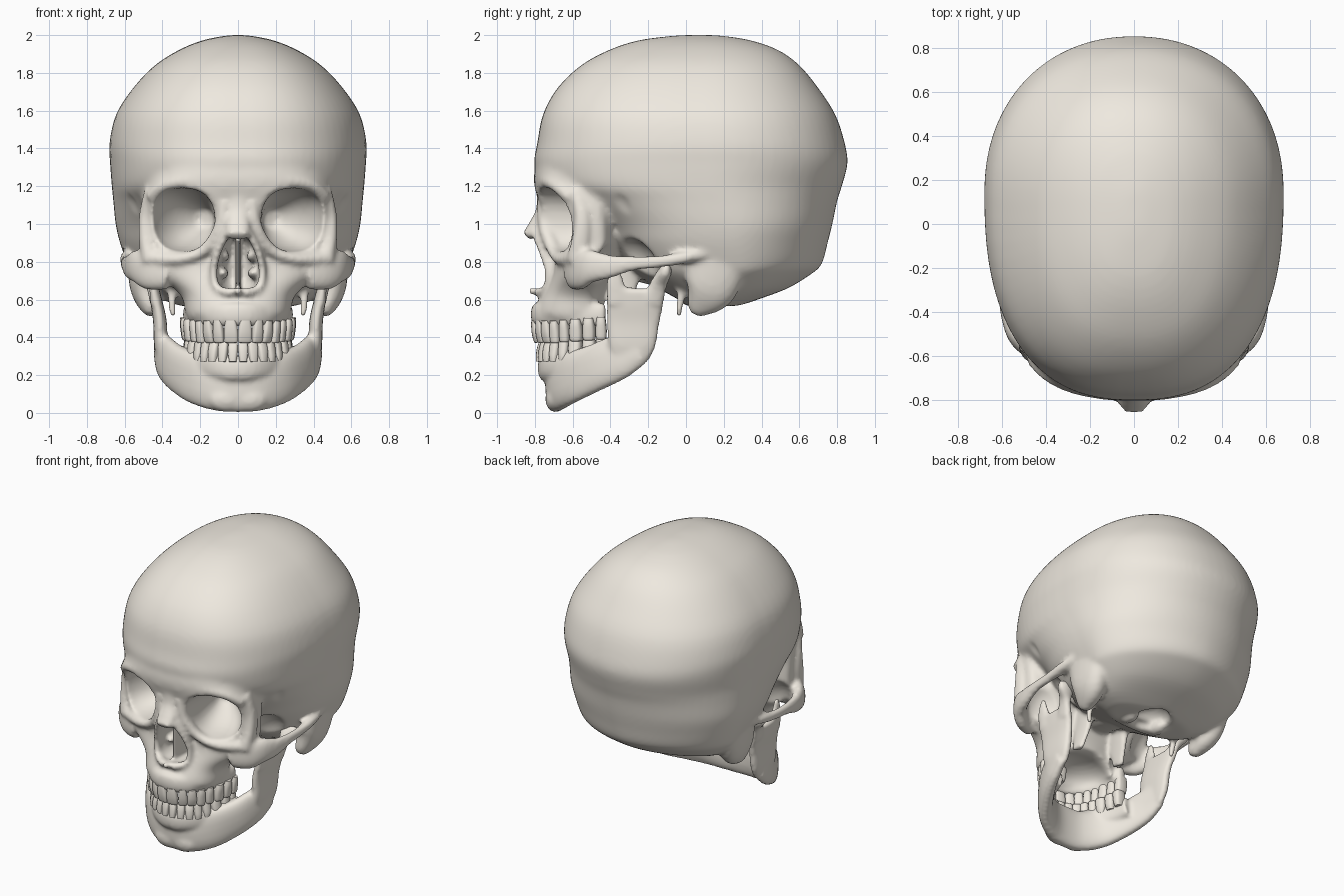
import bpy, bmesh, math
from mathutils import Vector, Matrix

if "Cube" in bpy.data.objects:
    bpy.data.objects.remove(bpy.data.objects["Cube"])


def spline(rows, k=5):
    """Catmull-Rom interpolation of rows of numbers."""
    out = []
    for i in range(len(rows) - 1):
        p0, p1 = rows[max(i - 1, 0)], rows[i]
        p2, p3 = rows[i + 1], rows[min(i + 2, len(rows) - 1)]
        for s in range(k):
            t = s / k
            out.append([0.5 * (2 * b + (c - a) * t + (2 * a - 5 * b + 4 * c - d) * t * t
                               + (3 * b - a - 3 * c + d) * t ** 3)
                        for a, b, c, d in zip(p0, p1, p2, p3)])
    return out + [list(rows[-1])]


def sup(t, p):
    c, s = math.cos(t), math.sin(t)
    return (math.copysign(abs(c) ** (2 / p), c), math.copysign(abs(s) ** (2 / p), s))


def skin(bm, rings, mirror=False):
    for sx in ((1, -1) if mirror else (1,)):
        vs = [[bm.verts.new((p[0] * sx, p[1], p[2])) for p in r] for r in rings]
        n = len(vs[0])
        for a, b in zip(vs, vs[1:]):
            for i in range(n):
                bm.faces.new((a[i], a[(i + 1) % n], b[(i + 1) % n], b[i]))
        bm.faces.new(vs[0])
        bm.faces.new(vs[-1])


def tube(bm, rows, mirror=True, up=(0, 0, 1), p=2.3, n=20, k=5):
    """Sweep along rows of x, y, z, half width, half height."""
    rows = spline(rows, k)
    rings = []
    for i, r in enumerate(rows):
        T = Vector(rows[min(i + 1, len(rows) - 1)][:3]) - Vector(rows[max(i - 1, 0)][:3])
        A = T.normalized().cross(Vector(up)).normalized()
        B = A.cross(T.normalized())
        ring = []
        for j in range(n):
            c, s = sup(2 * math.pi * j / n, p)
            ring.append(Vector(r[:3]) + A * c * max(r[3], .004) + B * s * max(r[4], .004))
        rings.append(ring)
    skin(bm, rings, mirror)


def stack(bm, rows, mid, p=2.45, n=72):
    """Horizontal egg sections: z, front y, back y, half width; rear is narrower low down."""
    rings = []
    for z, f, b, w in spline(rows):
        c = f + mid * (b - f)
        pb = 1.8 + .35 * min(1, max(0, (z - .7) / .65))
        ring = []
        for j in range(n):
            u, v = sup(2 * math.pi * j / n, pb if j < n / 2 else p)
            ring.append((w * u, c + v * ((b - c) if v > 0 else (c - f)), z))
        rings.append(ring)
    skin(bm, rings)


def ball(bm, c, r, mirror=True):
    for sx in ((1, -1) if mirror else (1,)):
        m = Matrix.Translation((c[0] * sx, c[1], c[2])) @ Matrix.Diagonal((*r, 1))
        bmesh.ops.create_uvsphere(bm, u_segments=24, v_segments=16, radius=1, matrix=m)


bone = bpy.data.materials.new("bone")
bone.diffuse_color = (.86, .815, .74, 1)
bone.use_nodes = True
bone.node_tree.nodes["Principled BSDF"].inputs["Base Color"].default_value = bone.diffuse_color


def make(name, bm):
    bmesh.ops.recalc_face_normals(bm, faces=bm.faces)
    me = bpy.data.meshes.new(name)
    bm.to_mesh(me)
    bm.free()
    me.materials.append(bone)
    ob = bpy.data.objects.new(name, me)
    bpy.context.collection.objects.link(ob)
    return ob


def apply(ob):
    bpy.ops.object.select_all(action='DESELECT')
    ob.select_set(True)
    bpy.context.view_layer.objects.active = ob
    bpy.ops.object.convert(target='MESH')
    bpy.ops.object.shade_smooth_by_angle(angle=math.radians(60))


def fuse(ob, voxel, smooth=0, cutter=None):
    m = ob.modifiers.new("fuse", 'REMESH')
    m.mode, m.voxel_size = 'VOXEL', voxel
    if cutter:
        c = ob.modifiers.new("cut", 'BOOLEAN')
        c.operation, c.object, c.solver = 'DIFFERENCE', cutter, 'EXACT'
    if smooth:
        s = ob.modifiers.new("smooth", 'SMOOTH')
        s.factor, s.iterations = 0.5, smooth
    apply(ob)


def arch(w, front, back, t):
    """Point and outward direction on a dental arch, t from 0 to 1 (arc length)."""
    pts = []
    for i in range(101):
        s, c = math.sin(i / 100 * math.pi / 2), math.cos(i / 100 * math.pi / 2)
        pts.append(Vector((w * s ** .95, back + (front - back) * c, 0)))
    L = [0]
    for a, b in zip(pts, pts[1:]):
        L.append(L[-1] + (b - a).length)
    i = min(range(100), key=lambda q: abs(L[q] - t * L[-1]))
    d = (pts[i + 1] - pts[max(i - 1, 0)]).normalized()
    return pts[i], Vector((d.y, -d.x, 0)), L[-1]


UP = (.26, -.79, -.42)
LOW = (.245, -.765, -.42)

# braincase and midface solids
bm = bmesh.new()
stack(bm, [(.565, .0, .28, .30), (.60, -.04, .38, .40), (.66, -.15, .54, .48), (.74, -.28, .67, .56),
           (.79, -.33, .72, .585), (.90, -.42, .75, .625), (1.0, -.49, .775, .648),
           (1.12, -.64, .80, .66), (1.2, -.765, .825, .668), (1.32, -.803, .855, .677),
           (1.43, -.787, .84, .68), (1.58, -.757, .79, .645), (1.72, -.68, .70, .555),
           (1.84, -.555, .60, .44), (1.92, -.41, .49, .315), (1.97, -.26, .35, .195),
           (1.993, -.1, .22, .09), (2.0, .0, .14, .03)], .57)
stack(bm, [(.50, -.80, -.42, .275), (.56, -.79, -.42, .285), (.61, -.77, -.42, .295), (.66, -.745, -.41, .34),
           (.74, -.71, -.38, .45), (.82, -.70, -.36, .495), (.92, -.72, -.35, .50),
           (1.02, -.745, -.35, .505), (1.12, -.78, -.35, .505), (1.22, -.805, -.38, .48),
           (1.30, -.80, -.45, .42)], .72)
skull = make("skull", bm)

# cutters: eye sockets, nasal opening, temporal hollows, palate, spinal opening
bm = bmesh.new()
tube(bm, [(.30, -.95, 1.02, .18, .17), (.295, -.70, 1.02, .175, .17),
          (.25, -.54, 1.02, .14, .14), (.17, -.38, 1.03, .05, .05)], p=2.4)
tube(bm, [(0, -.69, .645, .07, .2), (0, -.69, .70, .112, .22), (0, -.69, .80, .105, .22),
          (0, -.69, .88, .08, .2), (0, -.69, .94, .035, .18)], False, up=(0, 1, 0))
ball(bm, (.46, -.32, .72), (.17, .18, .21))
ball(bm, (.62, -.38, .95), (.12, .14, .23))
ball(bm, (0, -.55, .48), (.21, .20, .12), False)
ball(bm, (0, -.40, .48), (.21, .20, .12), False)
ball(bm, (0, .17, .55), (.12, .14, .12), False)
cutter = make("cutter", bm)
cutter.hide_render = True
fuse(cutter, .02)
fuse(skull, .02, cutter=cutter)
bpy.data.objects.remove(cutter)

bm = bmesh.new()
bm.from_mesh(skull.data)
# cheekbone and arch
tube(bm, [(.36, -.60, .73, .05, .08), (.46, -.565, .755, .05, .105), (.53, -.51, .775, .045, .09),
          (.575, -.41, .775, .032, .065), (.595, -.29, .79, .024, .04), (.597, -.15, .80, .026, .032),
          (.585, -.02, .82, .04, .032), (.57, .12, .85, .03, .03)])
# brow, outer and lower socket rims
tube(bm, [(.06, -.765, 1.21, .04, .05), (.25, -.745, 1.23, .035, .03),
          (.38, -.69, 1.205, .035, .03), (.46, -.61, 1.14, .035, .035)])
tube(bm, [(.465, -.58, 1.18, .03, .04), (.49, -.55, 1.05, .033, .04),
          (.485, -.555, .92, .04, .05), (.46, -.575, .80, .05, .06)], up=(0, 1, 0))
tube(bm, [(.45, -.60, .82, .035, .035), (.31, -.66, .815, .03, .035),
          (.18, -.70, .86, .03, .035), (.10, -.745, .98, .03, .035),
          (.07, -.76, 1.12, .03, .03)], up=(0, 1, 0))
# nasal bones, nasal opening edge, spine and septum
tube(bm, [(0, -.74, 1.18, .09, .05), (0, -.755, 1.07, .06, .04),
          (0, -.80, .98, .065, .04), (0, -.845, .935, .055, .027)], False, up=(0, 1, 0))
tube(bm, [(.055, -.795, .96, .022, .03), (.105, -.75, .86, .02, .035), (.13, -.72, .75, .02, .03),
          (.11, -.735, .66, .02, .03), (.03, -.785, .635, .025, .03)], up=(0, 1, 0))
tube(bm, [(0, -.74, .63, .03, .03), (0, -.835, .65, .014, .016)], False)
tube(bm, [(0, -.60, .63, .013, .14), (0, -.60, .93, .013, .14)], False, up=(0, 1, 0))
ball(bm, (.08, -.58, .74), (.03, .09, .03))
ball(bm, (.07, -.56, .83), (.025, .08, .03))
# upper tooth ridge
ridge = [arch(*UP, t / 8)[0] for t in range(9)]
tube(bm, [(q.x, q.y, .52, .033, .062) for q in ridge], k=3)
# mastoid, styloid and pterygoid processes, occipital condyles
tube(bm, [(.51, .16, .82, .08, .17), (.49, .13, .66, .08, .14), (.465, .07, .56, .05, .07),
          (.46, .05, .52, .025, .03)], up=(0, 1, 0))
tube(bm, [(.36, -.01, .76, .03, .03), (.345, -.04, .51, .016, .016)], up=(0, 1, 0))
tube(bm, [(.14, -.30, .82, .05, .08), (.15, -.34, .66, .025, .08), (.17, -.36, .52, .018, .05)], up=(0, 1, 0))
ball(bm, (.12, .10, .58), (.045, .08, .04))
tube(bm, [(0, .10, .66, .13, .06), (0, -.15, .74, .11, .07), (0, -.40, .82, .13, .09)], False)
bm.to_mesh(skull.data)
bm.free()
fuse(skull, .014, 7)

# lower jaw: body, tooth ridge, chin, ramus, condyle, coronoid
bm = bmesh.new()
body = [(.24, -.60, .19, .05, .135), (.33, -.48, .24, .05, .125),
        (.385, -.36, .295, .045, .12), (.41, -.26, .35, .035, .10)]
front = [(.12, -.672, .155, .055, .142), (0, -.69, .15, .055, .148)]
left = [(-x, y, z, a, b) for x, y, z, a, b in body + front[:1]]
tube(bm, left[3::-1] + left[4:] + front[::-1] + body, False, p=2.4)
ridge = [arch(*LOW, t / 8)[0] for t in range(9)]
tube(bm, [(q.x + .05 * (i / 8) ** 2, q.y + .015, .235 + .055 * i / 8, .036, .07)
          for i, q in enumerate(ridge)], k=3)
ball(bm, (.06, -.695, .075), (.10, .05, .07))
tube(bm, [(.405, -.29, .28, .025, .09), (.41, -.285, .36, .035, .125), (.413, -.28, .48, .036, .14),
          (.43, -.27, .58, .032, .15), (.443, -.265, .66, .025, .15)], up=(0, 1, 0), p=2.8)
tube(bm, [(.44, -.18, .58, .025, .06), (.46, -.145, .68, .03, .045),
          (.48, -.11, .75, .065, .035), (.48, -.10, .785, .05, .02)], up=(0, 1, 0))
tube(bm, [(.44, -.36, .58, .025, .06), (.45, -.375, .70, .02, .045),
          (.455, -.37, .79, .012, .015)], up=(0, 1, 0))
jaw = make("lower_jaw", bm)
fuse(jaw, .013, 6)

# teeth, eight a side in each row
for name, A, z0, z1, widths in (
        ("upper_teeth", UP, .372, .49, (.085, .066, .068, .062, .062, .08, .076, .066)),
        ("lower_teeth", LOW, .376, .27, (.06, .062, .066, .064, .066, .085, .082, .07))):
    bm = bmesh.new()
    run, total = 0, sum(widths)
    for i, w in enumerate(widths):
        q, out, length = arch(*A, (run + w / 2) / total)
        run += w
        hw = w / total * length * .5
        d = (.022, .022, .028, .034, .036, .044, .044, .04)[i]
        rows = []
        for f, a, b in ((0, .78, .45 if i < 3 else .75), (.06, .95, .7 if i < 3 else .95),
                        (.4, 1.02, 1.0), (.75, .9, 1.0), (1, .75, .85)):
            c = q + out * .012 * f
            lift = .02 * max(0, i - 3) / 4
            rows.append((c.x, c.y, z0 + (z1 - z0) * f + lift, hw * a, d * b))
        tube(bm, rows, up=out, p=3.2, n=16, k=3)
    apply(make(name, bm))
